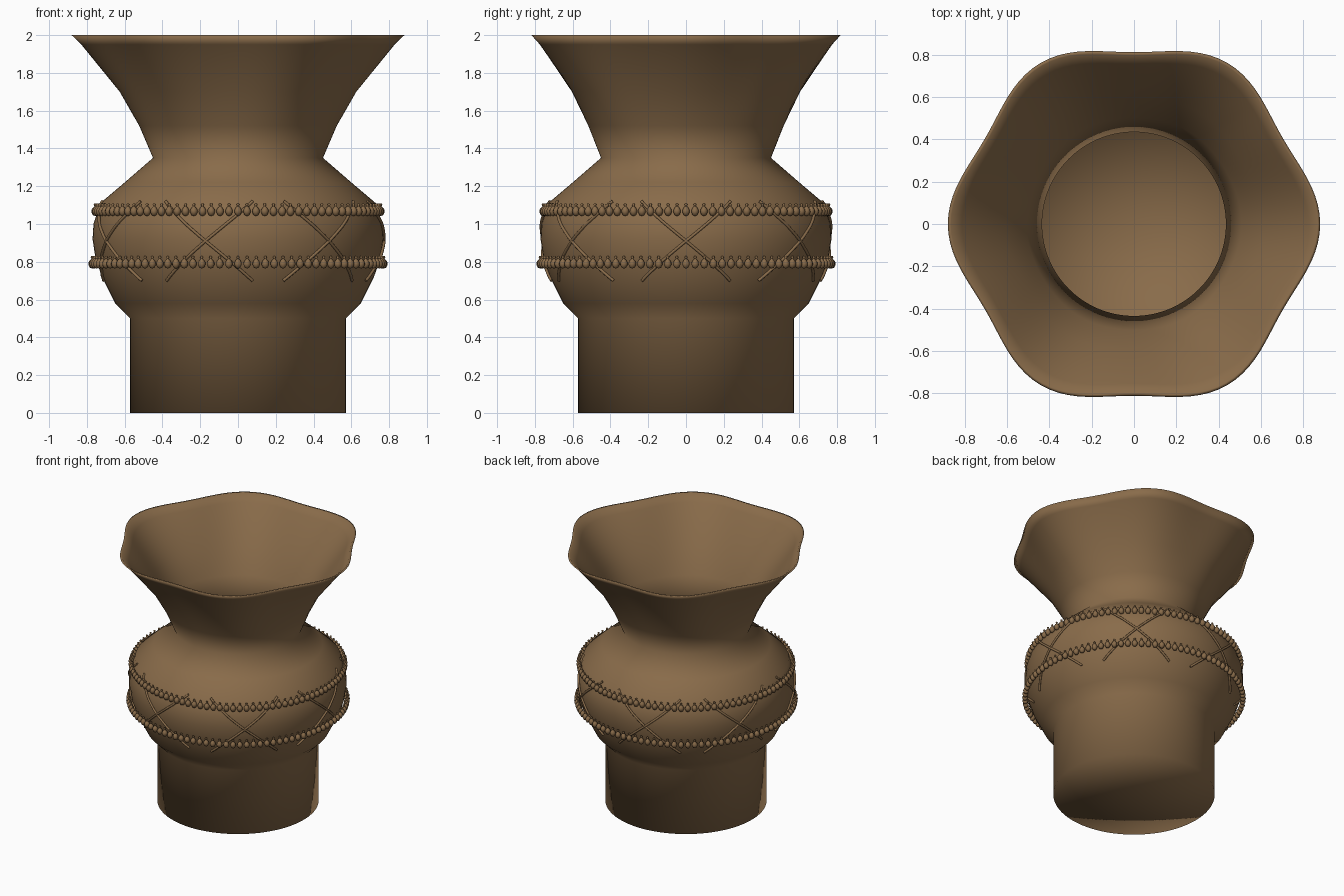
import bpy
import bmesh
from math import sin, cos, pi, radians
from mathutils import Matrix

cube = bpy.data.objects.get("Cube")
if cube:
    bpy.data.objects.remove(cube, do_unlink=True)

# Single clay colour
clay = bpy.data.materials.new("brown_clay")
clay.use_nodes = True
CLAY_RGBA = (0.25, 0.148, 0.068, 1)
clay.diffuse_color = CLAY_RGBA
shader = clay.node_tree.nodes["Principled BSDF"]
shader.inputs["Base Color"].default_value = CLAY_RGBA
shader.inputs["Roughness"].default_value = 0.7

# Outer wall as (radius, height), foot to rim
OUTER = [(0.572, 0), (0.572, 0.5), (0.65, 0.58), (0.72, 0.72), (0.755, 0.82),
         (0.77, 0.92), (0.765, 1.0), (0.73, 1.11), (0.6, 1.22), (0.45, 1.35),
         (0.52, 1.52), (0.615, 1.7), (0.80, 1.95), (0.847, 2)]
WALL = 0.015
FLOOR = 0.03
NECK_Z = 1.35


def wall_radius(z):
    """Outer radius of the body at a height."""
    for (r0, z0), (r1, z1) in zip(OUTER, OUTER[1:]):
        if z0 <= z <= z1:
            return r0 + (r1 - r0) * (z - z0) / (z1 - z0)
    return OUTER[-1][0]


def ripple(z, angle):
    """Six soft lobes that grow from the neck to the rim."""
    rise = max(0, (z - NECK_Z) / (2 - NECK_Z))
    return 0.034 * rise ** 1.8 * cos(6 * angle)


def lathe(bm, profile, sides, wave=lambda z, a: 0, matrix=Matrix()):
    """Revolve a profile; the two ends close onto the axis."""
    rings = []
    for r, z in profile:
        if r == 0:
            rings.append([bm.verts.new(matrix @ Matrix.Translation((0, 0, z)).translation)] * sides)
            continue
        ring = []
        for i in range(sides):
            a = 2 * pi * i / sides
            rad = r + wave(z, a)
            point = Matrix.Translation((rad * cos(a), rad * sin(a), z)).translation
            ring.append(bm.verts.new(matrix @ point))
        rings.append(ring)
    for low, high in zip(rings, rings[1:]):
        for i in range(sides):
            j = (i + 1) % sides
            corners = dict.fromkeys((low[i], low[j], high[j], high[i]))
            bm.faces.new(list(corners))


def finish(bm, name):
    bmesh.ops.recalc_face_normals(bm, faces=bm.faces)
    mesh = bpy.data.meshes.new(name)
    bm.to_mesh(mesh)
    bm.free()
    mesh.materials.append(clay)
    mesh.shade_smooth()
    obj = bpy.data.objects.new(name, mesh)
    bpy.context.collection.objects.link(obj)
    return obj


# Vase body: outer wall, thin rim, inner wall and floor
inner = [(r - WALL, max(z, FLOOR)) for r, z in reversed(OUTER)]
bm = bmesh.new()
lathe(bm, [(0, 0)] + OUTER + inner + [(0, FLOOR)], 120, ripple)
finish(bm, "vase_body")

# Bead rings: rows of drops, each with a small knob on top
DROP = [(0, -0.026), (0.013, -0.021), (0.02, -0.005), (0.019, 0.007),
        (0.012, 0.019), (0.004, 0.026), (0.008, 0.034), (0.006, 0.039), (0, 0.041)]
BEADS = 100
for name, ring_r, ring_z in (("upper_bead_ring", 0.756, 1.068),
                             ("lower_bead_ring", 0.772, 0.79)):
    bm = bmesh.new()
    for i in range(BEADS):
        place = Matrix.Rotation(2 * pi * i / BEADS, 4, "Z") @ Matrix.Translation((ring_r, 0, ring_z))
        lathe(bm, DROP, 10, matrix=place)
    finish(bm, name)

# Crossed cords: seven X shapes hugging the belly
CROSSES, STEPS = 7, 16
LOW, HIGH, SPREAD = 0.70, 1.12, radians(19)
cords = bpy.data.curves.new("crossed_cords", "CURVE")
cords.dimensions = "3D"
cords.bevel_depth = 0.008
cords.bevel_resolution = 2
cords.use_fill_caps = True
for k in range(CROSSES):
    for lean in (-1, 1):
        spline = cords.splines.new("POLY")
        spline.points.add(STEPS)
        for s, point in enumerate(spline.points):
            t = s / STEPS
            z = LOW + (HIGH - LOW) * t
            a = 2 * pi * k / CROSSES + lean * SPREAD * (2 * t - 1)
            r = wall_radius(z) + 0.006
            point.co = (r * cos(a), r * sin(a), z, 1)
        spline.use_smooth = True
cords.materials.append(clay)
bpy.context.collection.objects.link(bpy.data.objects.new("crossed_cords", cords))
